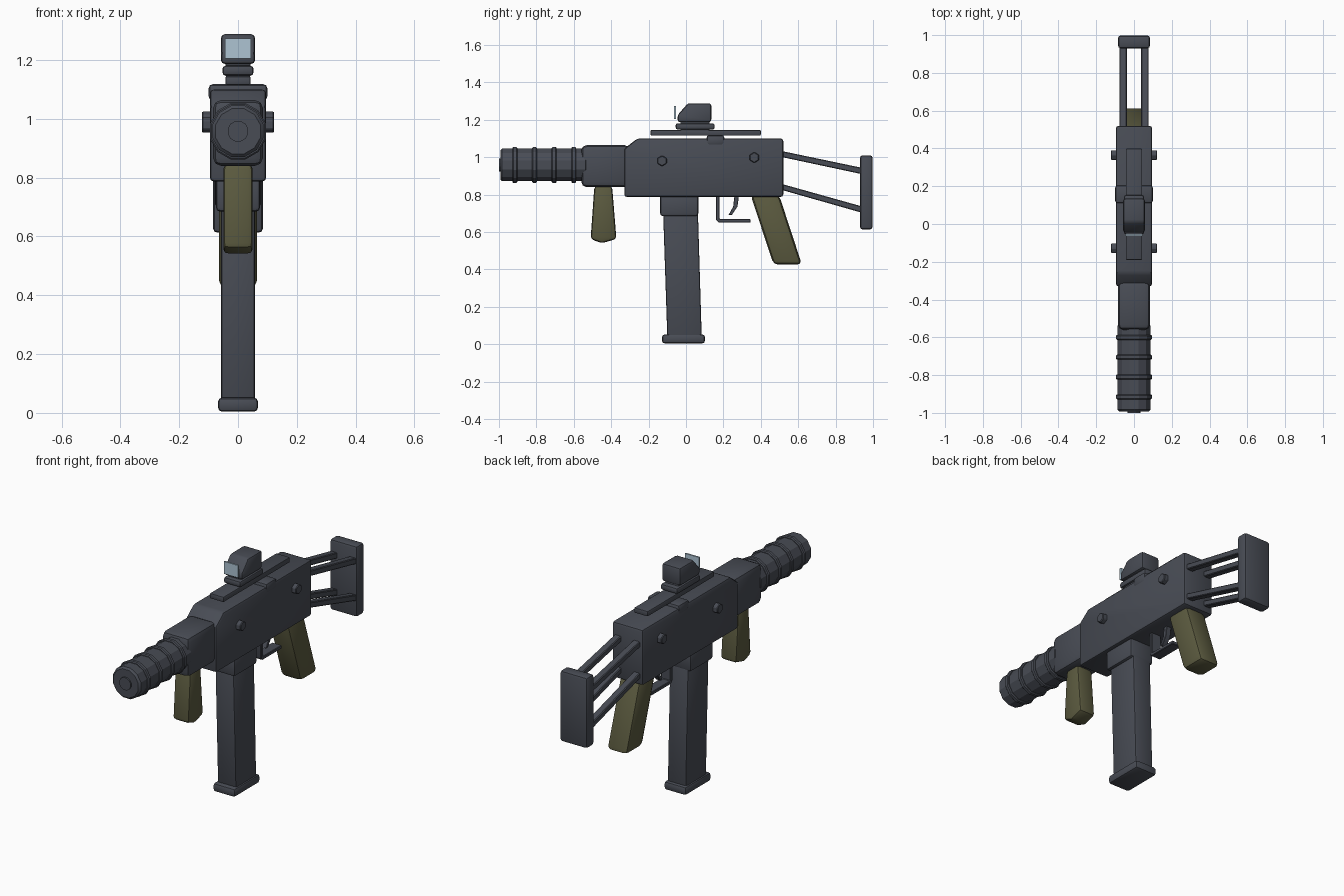
import bpy, bmesh, math
from mathutils import Matrix

if "Cube" in bpy.data.objects:
    bpy.data.objects.remove(bpy.data.objects["Cube"])


def material(name, rgb):
    m = bpy.data.materials.new(name)
    m.diffuse_color = (*rgb, 1)
    m.use_nodes = True
    m.node_tree.nodes["Principled BSDF"].inputs["Base Color"].default_value = m.diffuse_color
    return m


GREY = material("gunmetal", (0.065, 0.072, 0.09))
OLIVE = material("olive", (0.105, 0.103, 0.05))
GLASS = material("pale_glass", (0.42, 0.55, 0.65))


def finish(name, bm, mat, bevel=0.0, segments=2, min_angle=20):
    """Bevel the sharp edges, then make a shaded object."""
    bmesh.ops.recalc_face_normals(bm, faces=bm.faces)
    if bevel:
        edges = [e for e in bm.edges
                 if e.calc_face_angle(0) > math.radians(min_angle)]
        bmesh.ops.bevel(bm, geom=edges, offset=bevel, segments=segments,
                        profile=0.5, affect='EDGES', clamp_overlap=True)
    me = bpy.data.meshes.new(name)
    bm.to_mesh(me)
    bm.free()
    ob = bpy.data.objects.new(name, me)
    bpy.context.collection.objects.link(ob)
    me.materials.append(mat)
    bpy.ops.object.select_all(action='DESELECT')
    ob.select_set(True)
    bpy.context.view_layer.objects.active = ob
    bpy.ops.object.shade_smooth_by_angle(angle=math.radians(29))
    return ob


def prism(name, profile, x0, x1, mat=GREY, bevel=0.01, segments=2):
    """Side profile of (y, z) points extruded from x0 to x1."""
    bm = bmesh.new()
    face = bm.faces.new([bm.verts.new((x0, y, z)) for y, z in profile])
    out = bmesh.ops.extrude_face_region(bm, geom=[face])
    verts = [v for v in out['geom'] if isinstance(v, bmesh.types.BMVert)]
    bmesh.ops.translate(bm, verts=verts, vec=(x1 - x0, 0, 0))
    return finish(name, bm, mat, bevel, segments)


def box(name, hx, y0, y1, z0, z1, mat=GREY, bevel=0.01):
    return prism(name, [(y0, z0), (y1, z0), (y1, z1), (y0, z1)], -hx, hx, mat, bevel)


def cylinder(name, axis, center, radius, length, sides, bevel=0.0, turn=0.0):
    bm = bmesh.new()
    rot = Matrix.Rotation(math.pi / 2, 4, 'X' if axis == 'Y' else 'Y')
    bmesh.ops.create_cone(bm, cap_ends=True, segments=sides, radius1=radius,
                          radius2=radius, depth=length,
                          matrix=Matrix.Translation(center) @ rot @ Matrix.Rotation(turn, 4, 'Z'))
    return finish(name, bm, GREY, bevel, 1, 50)


# Receiver and handguard
prism("receiver", [(-0.33, 0.787), (0.52, 0.787), (0.52, 1.1), (-0.26, 1.1), (-0.33, 1.045)],
      -0.096, 0.096, bevel=0.014)
box("handguard", 0.085, -0.56, -0.30, 0.84, 1.064, bevel=0.028)

# Barrel shroud with raised bands and muzzle disc
AXIS_Z = 0.958
cylinder("barrel_shroud", 'Y', (0, -0.76, AXIS_Z), 0.09, 0.465, 12, 0.01, math.pi / 12)
for i in range(4):
    cylinder(f"shroud_band_{i + 1}", 'Y', (0, -0.915 + i * 0.105, AXIS_Z),
             0.099, 0.026, 12, 0.005, math.pi / 12)
cylinder("muzzle_disc", 'Y', (0, -0.985, AXIS_Z), 0.036, 0.03, 12, 0.0, math.pi / 12)

# Fore grip and pistol grip
prism("fore_grip", [(-0.49, 0.845), (-0.395, 0.845), (-0.372, 0.562), (-0.45, 0.54), (-0.51, 0.562)],
      -0.05, 0.05, OLIVE, 0.016)
prism("pistol_grip", [(0.345, 0.80), (0.497, 0.80), (0.62, 0.425), (0.468, 0.425)],
      -0.065, 0.065, OLIVE, 0.026)

# Magazine well, magazine and base plate
box("magazine_well", 0.075, -0.138, 0.066, 0.685, 0.80, bevel=0.014)
prism("magazine", [(-0.122, 0.70), (0.064, 0.70), (0.084, 0.04), (-0.1, 0.04)],
      -0.058, 0.058, bevel=0.01)
box("magazine_base", 0.068, -0.128, 0.101, 0.004, 0.052, bevel=0.014)

# Trigger and its guard
prism("trigger_guard", [(0.16, 0.80), (0.16, 0.665), (0.175, 0.65), (0.345, 0.65),
                        (0.345, 0.669), (0.18, 0.669), (0.18, 0.80)],
      -0.03, 0.03, bevel=0.003, segments=1)
prism("trigger", [(0.26, 0.80), (0.284, 0.80), (0.275, 0.735), (0.245, 0.69),
                  (0.227, 0.69), (0.252, 0.735)], -0.015, 0.015, bevel=0.002, segments=1)

# Skeleton stock: four sloping rods and a butt plate
for label, z_front, z_back in (("upper", 1.015, 0.925), ("lower", 0.84, 0.718)):
    for side, x0, x1 in (("left", -0.078, -0.038), ("right", 0.038, 0.078)):
        prism(f"{label}_stock_rod_{side}",
              [(0.50, z_front - 0.012), (0.95, z_back - 0.018),
               (0.95, z_back + 0.016), (0.50, z_front + 0.02)],
              x0, x1, bevel=0.004, segments=1)
box("butt_plate", 0.085, 0.93, 0.998, 0.613, 1.01, bevel=0.015)

# Cross pins through the receiver
for name, y, z in (("front_pin", -0.128, 0.98), ("rear_pin", 0.365, 0.998)):
    cylinder(name, 'X', (0, y, z), 0.029, 0.245, 6, 0.004, math.pi / 2)

# Top rail with its clamp
box("rail_clamp", 0.1, 0.11, 0.205, 1.063, 1.118, bevel=0.014)
box("top_rail", 0.043, -0.19, 0.40, 1.115, 1.145, bevel=0.006)

# Reflex sight
box("sight_base", 0.053, -0.055, 0.153, 1.147, 1.181, bevel=0.011)
box("sight_neck", 0.042, -0.03, 0.125, 1.14, 1.20, bevel=0.006)
prism("sight_body", [(-0.045, 1.187), (0.135, 1.187), (0.135, 1.288), (0.01, 1.288), (-0.045, 1.225)],
      -0.058, 0.058, bevel=0.013)
box("sight_lens", 0.044, -0.063, -0.054, 1.205, 1.274, GLASS, bevel=0)
